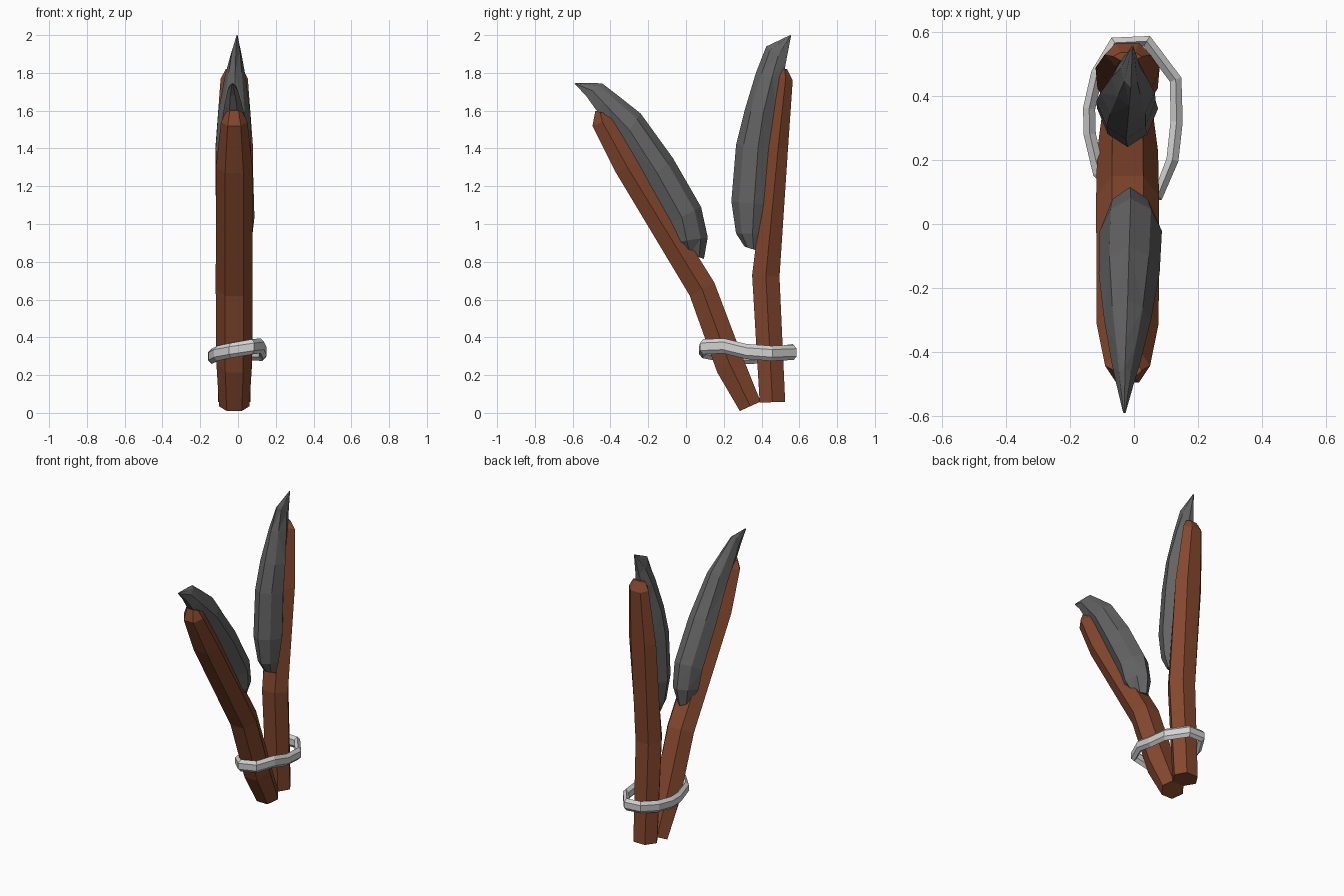
import bpy, bmesh
from math import cos, sin, pi
from mathutils import Vector

cube = bpy.data.objects.get("Cube")
if cube:
    bpy.data.objects.remove(cube)


def material(name, rgb):
    m = bpy.data.materials.new(name)
    m.use_nodes = True
    m.diffuse_color = (*rgb, 1)
    m.node_tree.nodes["Principled BSDF"].inputs["Base Color"].default_value = (*rgb, 1)
    return m


wood = material("reddish wood", (0.23, 0.063, 0.027))
stone = material("dark stone", (0.125, 0.125, 0.125))
cord = material("pale cord", (0.65, 0.65, 0.65))


def loft(name, rings, mat, closed=False, triangles=False):
    """Skin a list of equal-sized rings of points."""
    bm = bmesh.new()
    loops = [[bm.verts.new(p) for p in ring] for ring in rings]
    n = len(loops[0])
    pairs = list(zip(loops, loops[1:]))
    if closed:
        pairs.append((loops[-1], loops[0]))
    else:
        bm.faces.new(loops[0])
        bm.faces.new(loops[-1])
    for a, b in pairs:
        for i in range(n):
            j = (i + 1) % n
            bm.faces.new((a[i], a[j], b[j], b[i]))
    if triangles:
        bmesh.ops.triangulate(bm, faces=bm.faces[:])
    bmesh.ops.recalc_face_normals(bm, faces=bm.faces[:])
    mesh = bpy.data.meshes.new(name)
    bm.to_mesh(mesh)
    bm.free()
    mesh.materials.append(mat)
    obj = bpy.data.objects.new(name, mesh)
    bpy.context.collection.objects.link(obj)
    return obj


def sections(stations, outline):
    """Each station: front y, z, back y, z, half width, centre x."""
    rings = []
    for yf, zf, yb, zb, w, cx in stations:
        f, b = Vector((cx, yf, zf)), Vector((cx, yb, zb))
        rings.append([f.lerp(b, t) + Vector((s * w, 0, 0)) for s, t in outline])
    return rings


# Hexagonal wooden handles
hexagon = [(-.5, 0), (.5, 0), (1, .5), (.5, 1), (-.5, 1), (-1, .5)]
loft("front_handle", sections([
    (.285, .01, .395, .06, .08, -.02),
    (.165, .215, .29, .32, .095, -.02),
    (.02, .62, .15, .69, .098, -.02),
    (-.37, 1.27, -.25, 1.33, .097, -.02),
    (-.495, 1.52, -.39, 1.56, .07, -.02),
    (-.48, 1.60, -.43, 1.585, .045, -.02)], hexagon), wood)
loft("back_handle", sections([
    (.39, .055, .525, .058, .085, -.02),
    (.35, .73, .495, .72, .094, -.02),
    (.435, 1.40, .54, 1.40, .1, -.02),
    (.49, 1.78, .565, 1.76, .072, -.02),
    (.51, 1.82, .535, 1.82, .045, -.02)], hexagon), wood)

# Chipped stone blades: outline runs from the wood side to the outer ridge
facing_back = [(-.45, 0), (.45, 0), (1, .4), (.65, .8), (0, 1), (-.65, .8), (-1, .4)]
facing_front = [(s, 1 - t) for s, t in facing_back]
loft("front_blade", sections([
    (-.03, .86, .095, .815, .05, -.02),
    (-.07, .90, .115, .93, .085, -.012),
    (-.09, 1.00, .08, 1.09, .097, -.01),
    (-.21, 1.22, -.07, 1.35, .095, -.015),
    (-.34, 1.44, -.24, 1.585, .073, -.02),
    (-.48, 1.61, -.36, 1.68, .045, -.025),
    (-.53, 1.68, -.445, 1.745, .028, -.028),
    (-.59, 1.742, -.585, 1.746, .004, -.03)], facing_back), stone, triangles=True)
loft("back_blade", sections([
    (.31, .88, .39, .855, .04, -.01),
    (.265, .95, .41, .95, .07, -.015),
    (.24, 1.12, .44, 1.10, .095, -.02),
    (.265, 1.42, .46, 1.40, .093, -.025),
    (.31, 1.60, .475, 1.58, .085, -.02),
    (.37, 1.80, .515, 1.77, .055, -.015),
    (.425, 1.94, .53, 1.86, .03, -.01),
    (.552, 2.0, .556, 1.996, .003, -.005)], facing_front), stone, triangles=True)

# Cord looped around both handles, six-sided in section
path = [Vector(p) for p in [
    (.04, .57, .32), (.13, .45, .315), (.133, .32, .325), (.12, .2, .355),
    (.075, .09, .35), (-.04, .087, .33), (-.11, .16, .315), (-.138, .28, .30),
    (-.14, .36, .30), (-.115, .47, .31), (-.06, .565, .325)]]
rings = []
for i, p in enumerate(path):
    along = path[(i + 1) % len(path)] - path[i - 1]
    out = Vector((along.y, -along.x, 0)).normalized()
    rings.append([p + out * .022 * cos(k * pi / 3 + pi / 6)
                  + Vector((0, 0, .04 * sin(k * pi / 3 + pi / 6))) for k in range(6)])
loft("cord_loop", rings, cord, closed=True)
